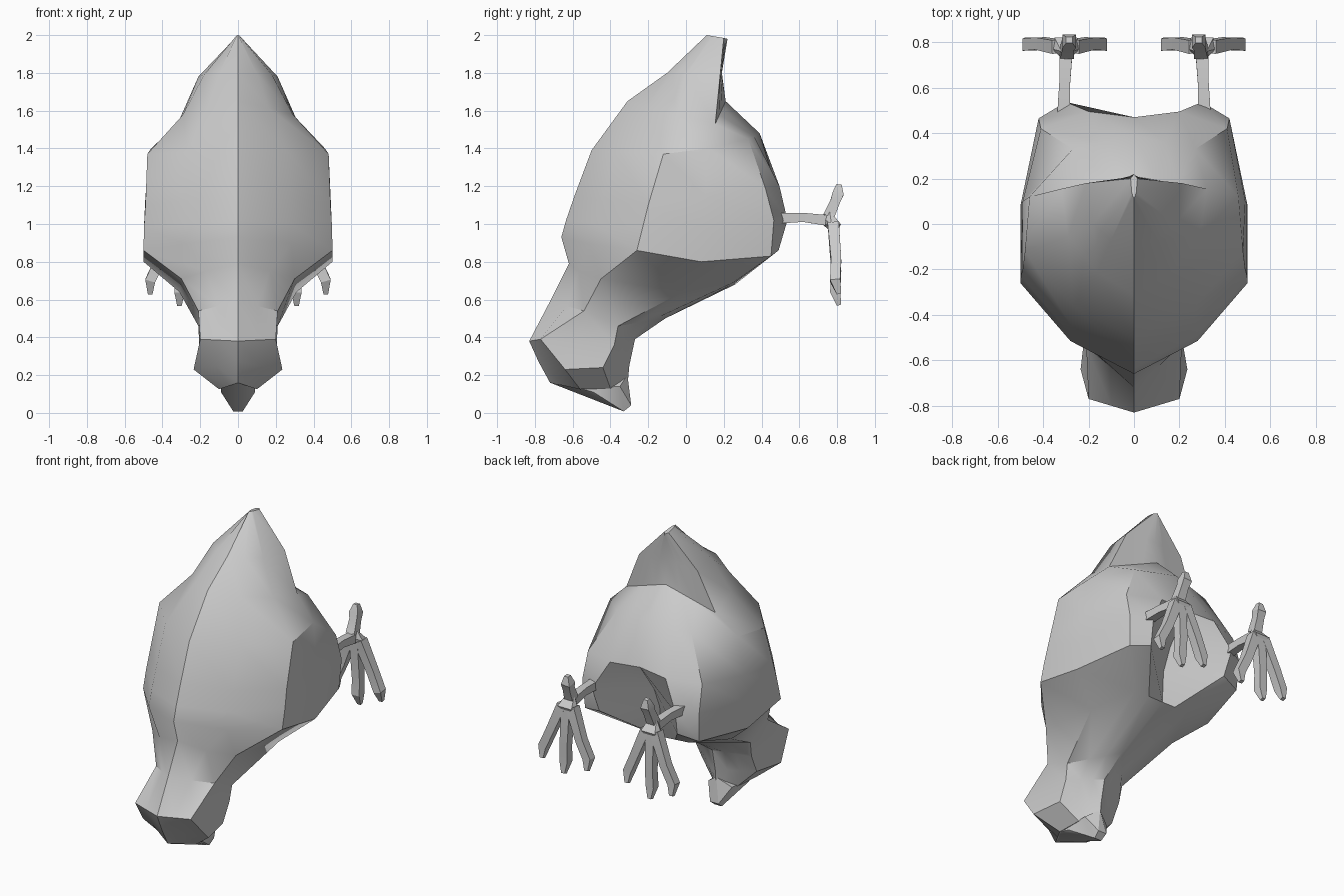
import bpy, bmesh
from mathutils import Vector

if "Cube" in bpy.data.objects:
    bpy.data.objects.remove(bpy.data.objects["Cube"])


def finish(name, bm, mirror=False, angle=0.7):
    bmesh.ops.recalc_face_normals(bm, faces=bm.faces)
    me = bpy.data.meshes.new(name)
    bm.to_mesh(me)
    bm.free()
    ob = bpy.data.objects.new(name, me)
    bpy.context.collection.objects.link(ob)
    if mirror:
        ob.modifiers.new("Mirror", 'MIRROR')
    bpy.ops.object.select_all(action='DESELECT')
    ob.select_set(True)
    bpy.context.view_layer.objects.active = ob
    bpy.ops.object.shade_smooth_by_angle(angle=angle)
    return ob


def loft(bm, rings):
    vs = [[bm.verts.new(p) for p in r] for r in rings]
    n = len(vs[0])
    for a, b in zip(vs, vs[1:]):
        for i in range(n):
            j = (i + 1) % n
            bm.faces.new((a[i], a[j], b[j], b[i]))
    bm.faces.new(vs[0])
    bm.faces.new(vs[-1])


def hull(name, pts, mirror=True):
    bm = bmesh.new()
    for p in pts:
        bm.verts.new(p)
    res = bmesh.ops.convex_hull(bm, input=bm.verts)
    junk = [g for g in res["geom_interior"] if isinstance(g, bmesh.types.BMVert)]
    bmesh.ops.delete(bm, geom=junk, context='VERTS')
    return finish(name, bm, mirror, 0.5)


def tube(name, path, radii):
    """Tapered four-sided limb along a path."""
    bm = bmesh.new()
    pts = [Vector(p) for p in path]
    rings = []
    for i, p in enumerate(pts):
        d = (pts[min(i + 1, len(pts) - 1)] - pts[max(i - 1, 0)]).normalized()
        u = (Vector((1, 0, 0)) - d * d.x).normalized()
        v = d.cross(u)
        r = radii[i]
        rings.append([p + u * a * r + v * b * r for a, b in ((1, 1), (-1, 1), (-1, -1), (1, -1))])
    loft(bm, rings)
    return finish(name, bm, True, 0.4)


# Half sections: back (y,z), front side, rear side, [thigh, [haunch]], belly (y,z)
tail = [
    [(.11, 2.0), (.01, .14, 1.995), (.015, .2, 1.985), (.22, 1.98)],
    [(-.10, 1.80), (.18, 0, 1.79), (.21, .18, 1.78), (.19, 1.80)],
    [(-.31, 1.65), (.29, -.05, 1.58), (.32, .155, 1.53), (.21, 1.65)],
]
trunk = [
    [(-.50, 1.39), (.48, -.12, 1.37), (.46, .12, 1.40), (.27, .33, 1.45), (.39, 1.48)],
    [(-.59, 1.15), (.49, -.20, 1.10), (.49, .10, 1.15), (.41, .42, 1.19), (.2, .495, 1.2), (.47, 1.21)],
    [(-.635, 1.02), (.498, -.23, .98), (.498, .09, .97), (.42, .465, 1.02), (.30, .537, 1.02), (.33, 1.02)],
    [(-.66, .93), (.50, -.26, .86), (.50, .08, .80), (.41, .45, .83), (.28, .49, .86), (.27, .88)],
    [(-.62, .79), (.30, -.45, .71), (.31, -.02, .64), (.20, .25, .69), (.26, .68)],
]
head = [
    [(-.72, .59), (.21, -.54, .54), (.21, -.36, .46), (-.11, .50)],
    [(-.83, .38), (.20, -.77, .39), (.205, -.38, .36), (-.27, .39)],
    [(-.78, .27), (.235, -.64, .23), (.20, -.44, .24), (-.30, .25)],
    [(-.72, .16), (.10, -.56, .125), (.09, -.40, .13), (-.31, .14)],
]

# Body skin: tail, trunk with folded wings and hollow between the thighs, head
rings = []
for s in tail + trunk + head:
    back, belly = Vector((0, *s[0])), Vector((0, *s[-1]))
    front, rear = Vector(s[1]), Vector(s[2])
    thigh = Vector(s[3]) if len(s) > 4 else rear.lerp(belly, .4)
    haunch = Vector(s[4]) if len(s) > 5 else (thigh + belly) / 2
    k = 0 if s in head else front.x / .5
    mid = (back + front) / 2 + Vector((.03, -.055, 0)) * k
    half = [back, mid, front, rear, thigh, haunch, belly]
    rings.append(half + [Vector((-p.x, p.y, p.z)) for p in half[5:0:-1]])
bm = bmesh.new()
loft(bm, rings)
finish("body", bm, angle=0.6)

# Beak
beak = [(.09, -.49, .11), (.085, -.35, .14), (.03, -.29, .04), (.025, -.33, .008), (.09, -.56, .13)]
hull("beak", beak + [(-x, y, z) for x, y, z in beak] + [(0, -.72, .16), (0, -.31, .2)], False)

# Legs and feet
tube("legs", [(.31, .48, 1.03), (.305, .62, 1.035), (.30, .74, 1.02)], [.028, .024, .028])
hull("foot_pads", [(.24, .77, 1.0), (.36, .77, 1.0), (.30, .72, 1.0), (.30, .71, 1.04), (.27, .76, 1.07),
                   (.32, .76, 1.07), (.25, .82, 1.0), (.35, .82, 1.0), (.30, .79, .94)])
tube("hind_toes", [(.295, .755, 1.04), (.29, .79, 1.12), (.285, .805, 1.16), (.285, .81, 1.21)],
     [.03, .026, .03, .014])
for name, x, z in (("inner_toes", .145, .63), ("middle_toes", .31, .57), ("outer_toes", .465, .63)):
    bx = .30 + (x - .30) * .2
    tube(name, [(bx, .78, 1.0), (bx + (x - bx) * .6, .795, z + .18), (x, .79, z + .07), (x, .81, z)],
         [.03, .027, .027, .012])
